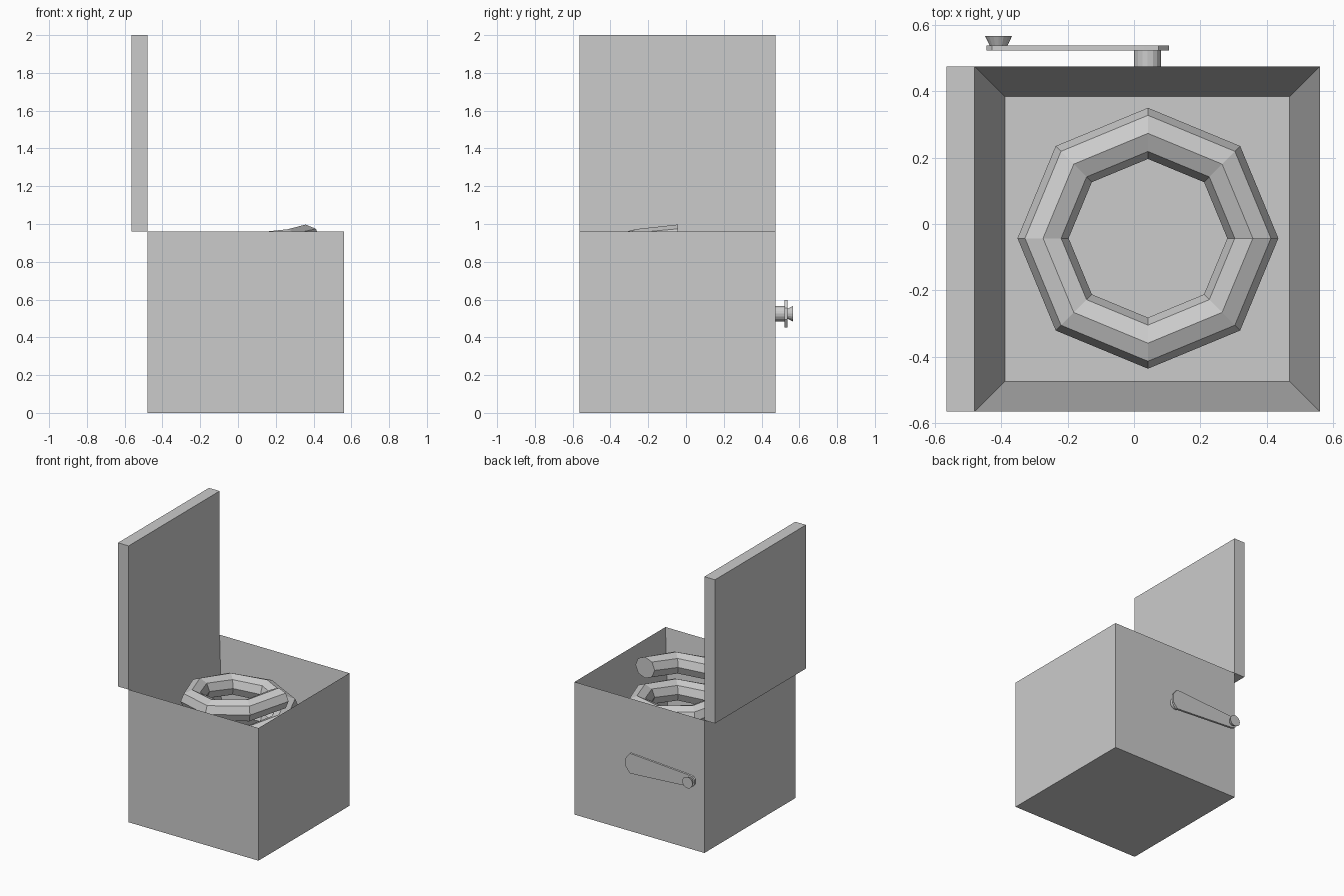
import bpy, bmesh
from math import cos, sin, tau

if "Cube" in bpy.data.objects:
    bpy.data.objects.remove(bpy.data.objects["Cube"])


def make_object(name, bm):
    bmesh.ops.recalc_face_normals(bm, faces=bm.faces)
    mesh = bpy.data.meshes.new(name)
    bm.to_mesh(mesh)
    bm.free()
    obj = bpy.data.objects.new(name, mesh)
    bpy.context.collection.objects.link(obj)
    return obj


def block(bm, lo, hi):
    verts = bmesh.ops.create_cube(bm, size=1)["verts"]
    for v in verts:
        for i in range(3):
            v.co[i] = lo[i] + (v.co[i] + 0.5) * (hi[i] - lo[i])
    return verts


def loft(name, rings):
    """Skin a list of equal-length point rings and cap both ends."""
    bm = bmesh.new()
    rows = [[bm.verts.new(p) for p in ring] for ring in rings]
    n = len(rows[0])
    for a, b in zip(rows, rows[1:]):
        for i in range(n):
            j = (i + 1) % n
            bm.faces.new((a[i], a[j], b[j], b[i]))
    bm.faces.new(rows[0])
    bm.faces.new(rows[-1])
    return make_object(name, bm)


def circle_y(x, y, z, r, n=16):
    return [(x + r * cos(tau * i / n), y, z + r * sin(tau * i / n)) for i in range(n)]


# Open box: inset the top face and push it down to form the cavity
bm = bmesh.new()
block(bm, (-0.48, -0.565, 0), (0.56, 0.475, 0.96))
bm.normal_update()
top = max(bm.faces, key=lambda f: f.calc_center_median().z)
bmesh.ops.inset_region(bm, faces=[top], thickness=0.129)
for v in top.verts:
    v.co.z = 0.085
make_object("box", bm)

# Lid standing open on the left edge
bm = bmesh.new()
block(bm, (-0.565, -0.565, 0.96), (-0.48, 0.475, 2.0))
make_object("open_lid", bm)

# Low-poly spring: octagonal wire, eight steps per turn
CX, CY, R, WIRE, PITCH, TURNS, TOP_Z = 0.042, -0.043, 0.316, 0.077, 0.195, 4, 0.92
rings = []
for s in range(TURNS * 8 + 1):
    a = tau * s / 8
    z = TOP_Z - PITCH * (TURNS - s / 8)
    ring = []
    for k in range(8):
        t = tau * k / 8
        rad = R + WIRE * cos(t)
        ring.append((CX + rad * cos(a), CY + rad * sin(a), z + WIRE * sin(t)))
    rings.append(ring)
loft("spring", rings)

# Crank on the back: hub, tapered arm and flared knob
HZ = 0.525
loft("crank_hub", [circle_y(0.041, y, HZ, 0.041) for y in (0.475, 0.522)])
half = [(0.106, 0.031), (0.074, 0.072), (0.03, 0.07),
        (-0.4, 0.042), (-0.428, 0.036), (-0.445, 0.017)]
outline = half + [(x, -z) for x, z in reversed(half)]
loft("crank_arm", [[(x, y, HZ + z) for x, z in outline] for y in (0.522, 0.538)])
loft("crank_knob", [circle_y(-0.408, y, HZ, r) for y, r in ((0.538, 0.027), (0.567, 0.041))])
